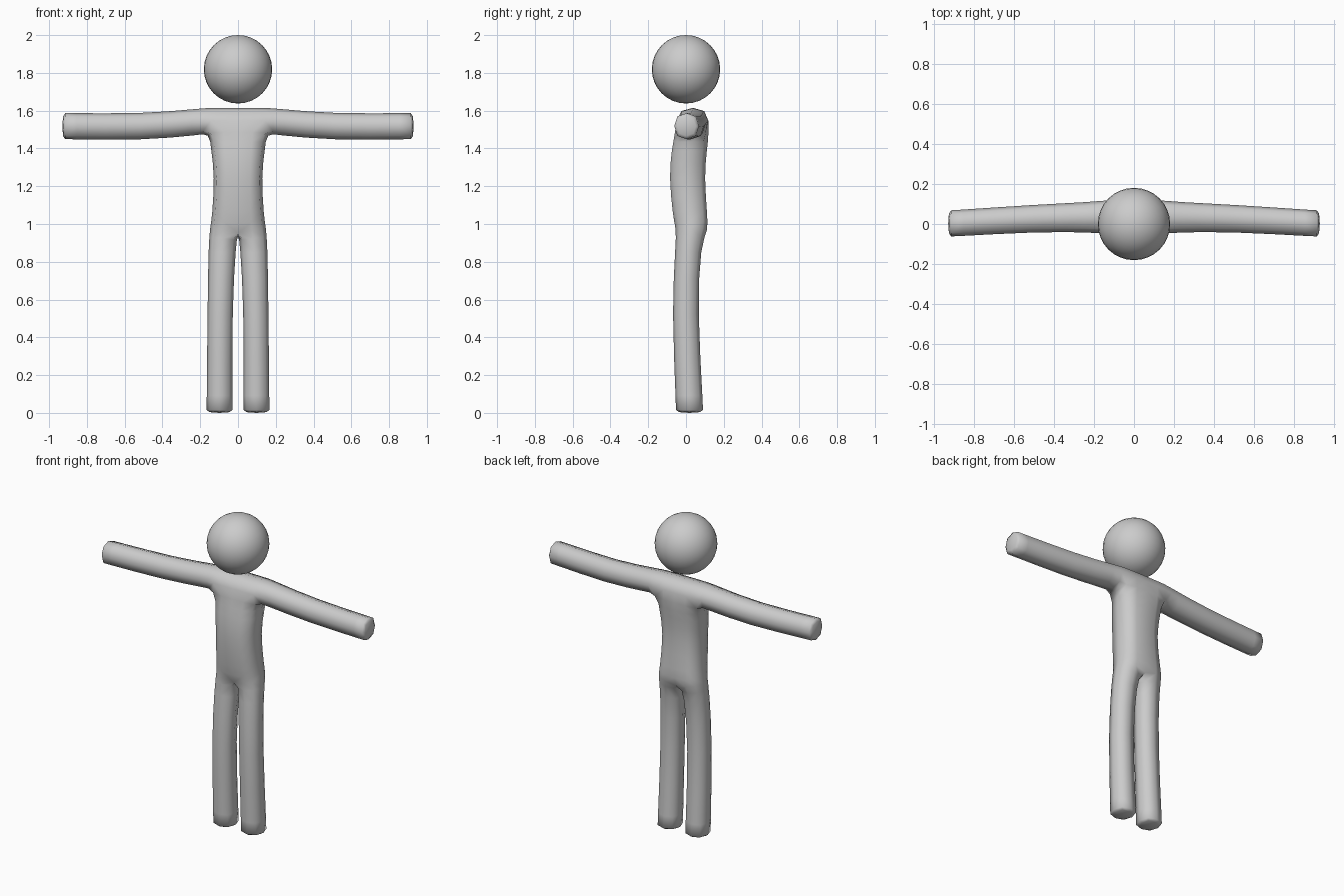
import bpy, bmesh

if "Cube" in bpy.data.objects:
    bpy.data.objects.remove(bpy.data.objects["Cube"])

# Head: smooth ball floating above the shoulders
bpy.ops.mesh.primitive_uv_sphere_add(segments=32, ring_count=16, radius=0.181, location=(0, 0, 1.819))
head = bpy.context.object
head.name = "head"
bpy.ops.object.shade_smooth()

# Body: half cage, extruded ring by ring, then mirrored and subdivided
bm = bmesh.new()


def ring(points):
    return [bm.verts.new(p) for p in points]


def level_ring(z_in, z_out, x0, x1, yf, yb):
    return ring([(x0, yf, z_in), (x1, yf, z_out), (x1, yb, z_out), (x0, yb, z_in)])


def bridge(a, b, sides=(0, 1, 2, 3)):
    for i in sides:
        j = (i + 1) % 4
        bm.faces.new((a[i], a[j], b[j], b[i]))


def limb(start, rings):
    for r in rings:
        bridge(start, r)
        start = r
    bm.faces.new(start)


# Torso: z at centre, z at side, half width, front y, back y
torso = [level_ring(zc, zs, 0, w, yf, yb) for zc, zs, w, yf, yb in [
    (0.95, 0.985, 0.147, -0.052, 0.115),
    (1.05, 1.05, 0.136, -0.070, 0.112),
    (1.25, 1.25, 0.125, -0.088, 0.098),
    (1.39, 1.39, 0.141, -0.076, 0.110),
    (1.48, 1.48, 0.153, -0.058, 0.121),
    (1.615, 1.615, 0.153, -0.042, 0.115)]]
for k in range(5):
    bridge(torso[k], torso[k + 1], (0, 2) if k == 4 else (0, 1, 2))
bm.faces.new(torso[-1])

# Leg: z, inner x, outer x, front y, back y
limb(torso[0], [level_ring(z, z, x0, x1, yf, yb) for z, x0, x1, yf, yb in [
    (0.88, 0.012, 0.156, -0.056, 0.078),
    (0.55, 0.030, 0.161, -0.073, 0.062),
    (0.03, 0.029, 0.166, -0.053, 0.090),
    (0.00, 0.029, 0.166, -0.053, 0.090)]])

# Arm: x, low z, high z, front y, back y
pit, top = torso[4], torso[5]
limb([pit[1], pit[2], top[2], top[1]],
     [ring([(x, yf, z0), (x, yb, z0), (x, yb, z1), (x, yf, z1)]) for x, z0, z1, yf, yb in [
         (0.22, 1.470, 1.609, -0.041, 0.110),
         (0.50, 1.445, 1.585, -0.040, 0.096),
         (0.90, 1.449, 1.587, -0.062, 0.069),
         (0.93, 1.449, 1.587, -0.062, 0.068)]])

bmesh.ops.recalc_face_normals(bm, faces=bm.faces)
mesh = bpy.data.meshes.new("body")
bm.to_mesh(mesh)
bm.free()
for p in mesh.polygons:
    p.use_smooth = True
body = bpy.data.objects.new("body", mesh)
bpy.context.collection.objects.link(body)
body.modifiers.new("mirror", 'MIRROR').use_clip = True
sub = body.modifiers.new("smooth", 'SUBSURF')
sub.levels = sub.render_levels = 1
sub.use_limit_surface = False
